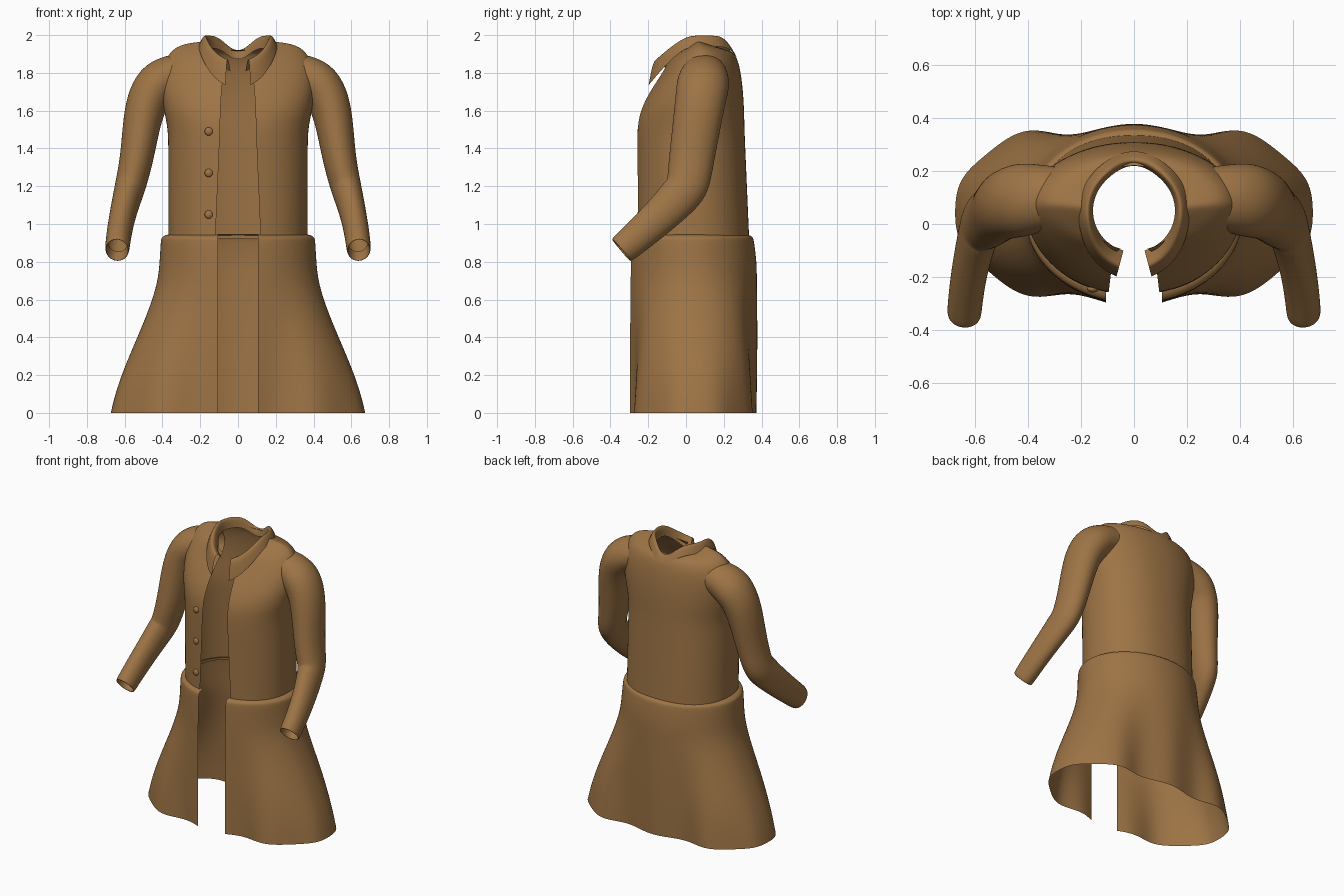
import bpy, bmesh
from math import sin, cos, pi, asin, copysign
from mathutils import Vector
from mathutils.geometry import interpolate_bezier

if "Cube" in bpy.data.objects:
    bpy.data.objects.remove(bpy.data.objects["Cube"])

cloth = bpy.data.materials.new("brown_cloth")
cloth.use_nodes = True
cloth.diffuse_color = (0.34, 0.175, 0.06, 1)
cloth.node_tree.nodes["Principled BSDF"].inputs["Base Color"].default_value = cloth.diffuse_color


def skin(name, rings, closed=False):
    """Join equal rows of points into one smooth surface."""
    bm = bmesh.new()
    rows = [[bm.verts.new(point) for point in ring] for ring in rings]
    count = len(rows[0])
    for upper, lower in zip(rows, rows[1:]):
        for i in range(count if closed else count - 1):
            j = (i + 1) % count
            bm.faces.new((upper[i], upper[j], lower[j], lower[i]))
    bmesh.ops.recalc_face_normals(bm, faces=bm.faces)
    mesh = bpy.data.meshes.new(name)
    bm.to_mesh(mesh)
    bm.free()
    mesh.materials.append(cloth)
    mesh.shade_smooth()
    part = bpy.data.objects.new(name, mesh)
    bpy.context.collection.objects.link(part)
    smooth = part.modifiers.new("smooth", "SUBSURF")
    smooth.levels = smooth.render_levels = 2
    smooth.boundary_smooth = "PRESERVE_CORNERS"


def signed_power(value, exponent):
    return copysign(abs(value) ** exponent, value)


def open_ring(z, half, front, back, gap, front_power=2.0, back_power=2.0, fold=0.0,
              front_drop=0.0, back_drop=0.0):
    """Rounded band round the body, open at the front."""
    start = asin((gap / half) ** (front_power / 2))
    middle, depth = (front + back) / 2, (back - front) / 2
    steps = 48
    ring = []
    for i in range(steps + 1):
        angle = start + (2 * pi - 2 * start) * i / steps
        side, rear = sin(angle), -cos(angle)
        power = back_power if rear > 0 else front_power
        x = half * signed_power(side, 2 / power)
        y = middle + depth * signed_power(rear, 2 / power)
        y += fold * rear * cos(15 * x)
        drop = front_drop * max(0, -rear) + back_drop * max(0, rear)
        ring.append((x, y, z - drop))
    return ring


# Bodice: straight body, then shoulders rounding in to the neckline
bodice = []
for i in range(5):
    up = i / 5
    bodice.append(open_ring(0.92 + 0.58 * up, 0.37, -0.264, 0.335 - 0.025 * up,
                            0.12 - 0.025 * up, 2.2, 2.2))
for i in range(8):
    turn = i / 7 * pi / 2
    rise, run = sin(turn), max(cos(turn), 0)
    power = 2.2 - 0.2 * rise
    bodice.append(open_ring(
        z=1.5 + 0.47 * rise,
        half=0.18 + 0.19 * run ** 0.5 + 0.06 * sin(2 * turn),
        front=-0.1 - 0.164 * run ** 3,
        back=0.22 + 0.09 * run ** 0.7,
        gap=0.05 + 0.045 * run,
        front_power=power, back_power=power,
        front_drop=0.11 * rise, back_drop=0.05 * rise))
skin("bodice", bodice)

# Skirt: rolled waist edge, then a flare with growing folds
skirt = []
for i in range(4):
    turn = i / 3 * pi / 2
    out = 0.045 * sin(turn)
    skirt.append(open_ring(0.915 + 0.03 * cos(turn), 0.365 + out,
                           -0.255 - out, 0.315 + out, 0.105))
for i in range(1, 10):
    z = 0.9 * (1 - i / 9)
    t = max(0, 1 - z / 0.75)
    flare = (t + t * t * (3 - 2 * t)) / 2
    skirt.append(open_ring(z, 0.415 + 0.26 * flare, -0.303 + 0.005 * t, 0.375 - 0.015 * t,
                           0.105, 2 + 0.3 * t, 2 + 0.8 * t, fold=0.03 * t))
skin("skirt", skirt)


# Sleeves: a bent tube along two curves, with the cuff turned in at the end
def sleeve(name, side):
    shoulder, elbow, wrist = (Vector(p) for p in (
        (0.25, 0.1, 1.8), (0.57, 0.01, 1.2), (0.64, -0.345, 0.86)))
    upper = interpolate_bezier(shoulder, Vector((0.56, 0.1, 1.8)), Vector((0.48, 0.05, 1.5)), elbow, 9)
    lower = interpolate_bezier(elbow, Vector((0.6, -0.07, 1.1)), Vector((0.63, -0.2, 0.98)), wrist, 9)
    path = upper + lower[1:]
    last = len(path) - 1
    stops = [(k, 1) for k in range(last + 1)] + [(last, 0.85), (last - 1, 0.8)]
    rings = []
    for k, shrink in stops:
        s = k / last
        shrink *= min(1, 0.75 + 2 * s)
        wide = shrink * (0.14 - 0.075 * s - 0.02 * sin(pi * s))
        deep = shrink * (0.15 - 0.07 * s)
        along = (path[min(k + 1, last)] - path[max(k - 1, 0)]).normalized()
        across = Vector((1, 0, 0.001))
        across = (across - along * across.dot(along)).normalized()
        other = along.cross(across)
        ring = []
        for j in range(24):
            angle = pi * j / 12
            p = path[k] + across * wide * cos(angle) + other * deep * sin(angle)
            ring.append((side * p.x, p.y, p.z))
        rings.append(ring)
    skin(name, rings, closed=True)


sleeve("left_sleeve", 1)
sleeve("right_sleeve", -1)


# Turned-down collar: rows round the neck, dipping at front and back
def collar_row(radius, point, height, front_drop, back_drop):
    opening, steps = 0.26, 36
    row = []
    for i in range(steps + 1):
        angle = opening + (2 * pi - 2 * opening) * i / steps
        front, back = max(0, cos(angle)) ** 2, max(0, -cos(angle)) ** 9
        reach = radius + point * front + 0.015 * back
        row.append((reach * sin(angle), 0.05 - reach * cos(angle),
                    height - front_drop * front - back_drop * back))
    return row


skin("collar", [
    collar_row(0.155, 0, 1.93, 0.13, 0.06),
    collar_row(0.165, 0.04, 2, 0.13, 0.08),
    collar_row(0.185, 0.05, 2, 0.14, 0.08),
    collar_row(0.21, 0.05, 1.94, 0.22, 0.07),
])

# Buttons down the right front edge
for n in range(3):
    bpy.ops.mesh.primitive_uv_sphere_add(segments=16, ring_count=8, radius=0.022,
                                         location=(-0.155, -0.245, 1.05 + 0.22 * n))
    button = bpy.context.object
    button.name = f"button_{n + 1}"
    button.scale.y = 0.6
    button.data.materials.append(cloth)
    bpy.ops.object.shade_smooth()
